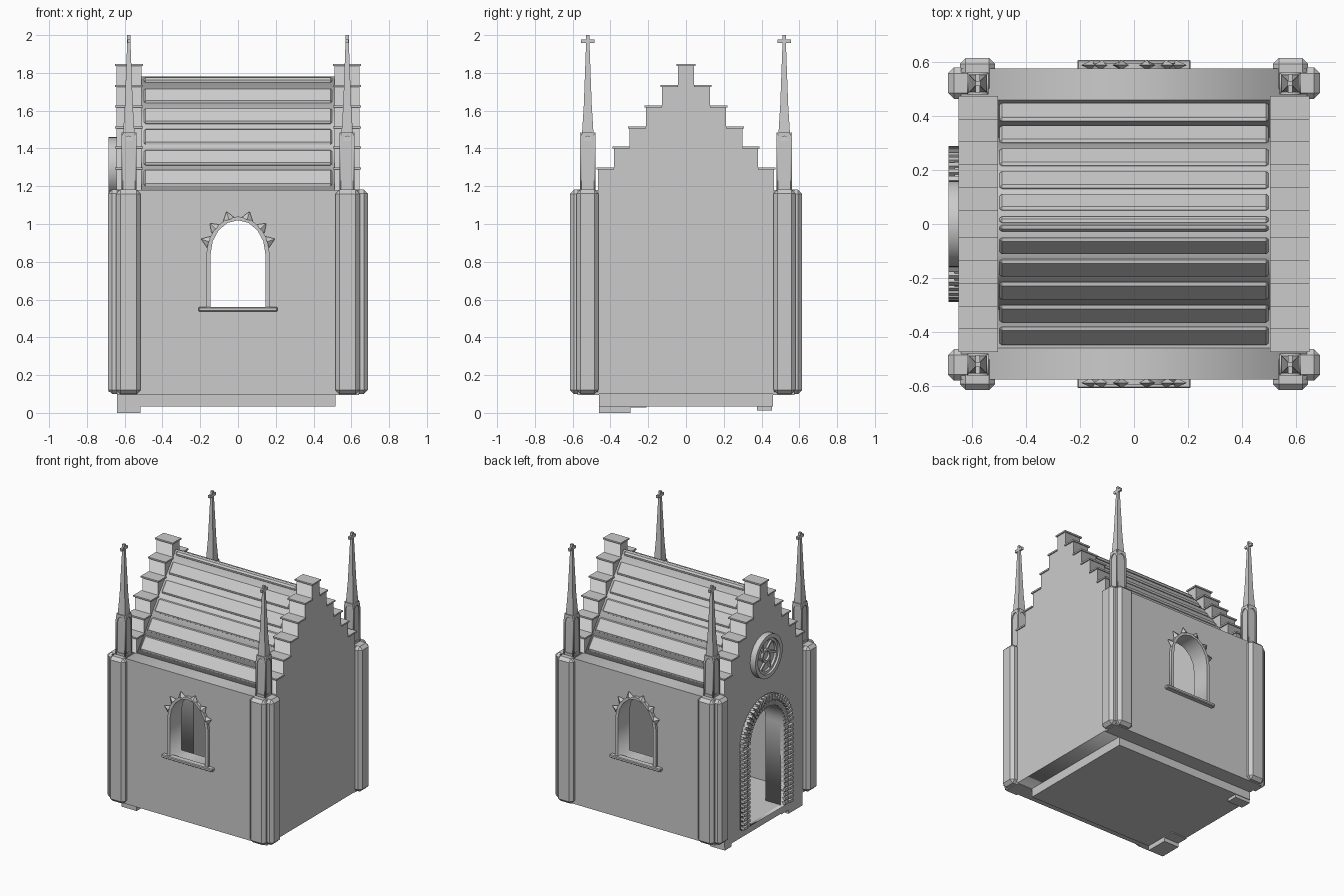
import bpy, bmesh
from math import pi, sin, cos, atan2, hypot
from mathutils import Matrix, Vector

if "Cube" in bpy.data.objects:
    bpy.data.objects.remove(bpy.data.objects["Cube"])

FRONT = Matrix.Rotation(pi / 2, 4, 'X')                      # (u, v) -> (x, z)
SIDE = Matrix(((0, 0, 1, 0), (1, 0, 0, 0), (0, 1, 0, 0), (0, 0, 0, 1)))  # (u, v) -> (y, z)


def add(name, mesh):
    ob = bpy.data.objects.new(name, mesh)
    bpy.context.scene.collection.objects.link(ob)
    return ob


def plate(name, outlines, thick, mat):
    """Flat plate with holes, cut from closed outlines."""
    cu = bpy.data.curves.new(name, 'CURVE')
    cu.dimensions, cu.fill_mode, cu.extrude = '2D', 'BOTH', thick / 2
    for pts in outlines:
        sp = cu.splines.new('POLY')
        sp.points.add(len(pts) - 1)
        for p, (u, v) in zip(sp.points, pts):
            p.co = (u, v, 0, 1)
        sp.use_cyclic_u = True
    tmp = add(name, cu)
    bpy.context.view_layer.update()
    me = bpy.data.meshes.new_from_object(tmp.evaluated_get(bpy.context.evaluated_depsgraph_get()))
    bpy.data.objects.remove(tmp)
    me.transform(mat)
    bm = bmesh.new()
    bm.from_mesh(me)
    bmesh.ops.remove_doubles(bm, verts=bm.verts, dist=1e-5)
    bmesh.ops.recalc_face_normals(bm, faces=bm.faces)
    bm.to_mesh(me)
    bm.free()
    return add(name, me)


def boxes(name, mats, bevel=0):
    bm = bmesh.new()
    for m in mats:
        bmesh.ops.create_cube(bm, size=1, matrix=m)
    if bevel:
        bmesh.ops.bevel(bm, geom=bm.edges[:], offset=bevel, segments=1, affect='EDGES')
    me = bpy.data.meshes.new(name)
    bm.to_mesh(me)
    bm.free()
    return add(name, me)


def span(x0, x1, y0, y1, z0, z1):
    c = ((x0 + x1) / 2, (y0 + y1) / 2, (z0 + z1) / 2)
    return Matrix.LocRotScale(c, None, (abs(x1 - x0), abs(y1 - y0), z1 - z0))


def arch(hw, base, spring, rise, n=12, c=0.0):
    arc = [(c + hw * cos(pi * i / n), spring + rise * sin(pi * i / n)) for i in range(n + 1)]
    return [(c - hw, base), (c + hw, base)] + arc


def circle(r, z, n=32):
    return [(r * cos(2 * pi * i / n), z + r * sin(2 * pi * i / n)) for i in range(n)]


def loft(name, loc, rings):
    bm = bmesh.new()
    prev = None
    for h, z in rings:
        ring = [bm.verts.new(Vector(loc) + Vector((a * h, b * h, z)))
                for a, b in ((-1, -1), (1, -1), (1, 1), (-1, 1))]
        if prev:
            for i in range(4):
                bm.faces.new((prev[i], prev[(i + 1) % 4], ring[(i + 1) % 4], ring[i]))
        else:
            bm.faces.new(ring[::-1])
        prev = ring
    bm.faces.new(prev)
    me = bpy.data.meshes.new(name)
    bm.to_mesh(me)
    bm.free()
    return add(name, me)


# floor slab and stepped feet on the door side
boxes("floor_slab", [span(-.64, .515, -.46, .46, .035, .1)])
boxes("feet", [span(-.64, -.515, -.46, -.295, 0, .09), span(-.64, -.515, -.295, -.21, .028, .09),
               span(-.64, -.515, .375, .455, .012, .09)])
boxes("wall_footing", [span(-.64, .64, s * .46, s * .575, .095, .11) for s in (-1, 1)])

# front and back walls with arched windows
for s, tag in ((-1, "front"), (1, "back")):
    wall = [(-.64, .1), (.64, .1), (.64, 1.18), (-.64, 1.18)]
    opening = arch(.145, .555, .84, .18, 8)
    plate(tag + "_wall", [wall, opening], .115, Matrix.Translation((0, s * .5175, 0)) @ FRONT)
    plate(tag + "_window_frame", [arch(.168, .555, .84, .2, 8), opening], .025,
          Matrix.Translation((0, s * .583, 0)) @ FRONT)
    boxes(tag + "_window_sill", [span(-.21, .21, s * .56, s * .608, .537, .56)], .005)
    # pointed leaf ornaments around the arch
    bm = bmesh.new()
    for deg in (20, 44, 73, 107, 136, 160):
        a = deg * pi / 180
        m = (Matrix.Translation((.185 * cos(a), s * .588, .84 + .213 * sin(a)))
             @ Matrix.Rotation(pi / 2 - a, 4, 'Y') @ Matrix.Diagonal((1, .6, 1, 1)))
        bmesh.ops.create_cone(bm, cap_ends=True, segments=4, radius1=.032, radius2=.002, depth=.042, matrix=m)
    me = bpy.data.meshes.new(tag + "_window_leaves")
    bm.to_mesh(me)
    bm.free()
    add(tag + "_window_leaves", me)

# stepped gables with coping stones; the left one has the doorway
steps = [(.465, 1.30), (.38, 1.41), (.30, 1.517), (.212, 1.627), (.127, 1.737), (.042, 1.847)]
half, low = [], 1.18
for y, z in steps:
    half += [(y, low), (y, z - .01)]
    low = z - .01
half[0] = (.465, .1)
DOOR_R, SPRING = .205, .715
for s, tag in ((-1, "left"), (1, "right")):
    outline = half + [(-y, z) for y, z in reversed(half)]
    if s < 0:
        d = arch(DOOR_R, .1, SPRING, DOOR_R, 20)
        outline += [d[0]] + d[:1:-1] + [d[1]]
        outline = [p for i, p in enumerate(outline) if i == 0 or p != outline[i - 1]]
    plate(tag + "_gable", [outline], .13, Matrix.Translation((s * .577, 0, 0)) @ SIDE)
    caps = []
    for i, (y, z) in enumerate(steps):
        inner = steps[i + 1][0] if i < 5 else -y - .008
        caps += [span(s * .503, s * .65, k * inner, k * (y + .008), z - .011, z) for k in ((1, -1) if i < 5 else (1,))]
    boxes(tag + "_gable_coping", caps)

# roof and its raised battens
plate("roof", [[(-.46, 1.18), (0, 1.78), (.46, 1.18), (.41, 1.18), (0, 1.72), (-.41, 1.18)]], 1.03, SIDE)
ang = atan2(.6, .46)
bands = [(1.2, 1.285), (1.31, 1.39), (1.42, 1.5), (1.53, 1.61), (1.64, 1.715), (1.748, 1.775)]
mats = []
for s in (-1, 1):
    for z0, z1 in bands:
        zc = (z0 + z1) / 2
        mats.append(Matrix.LocRotScale((0, s * .46 * (1.78 - zc) / .6, zc), Matrix.Rotation(-s * ang, 3, 'X'),
                                       (.995, (z1 - z0) / sin(ang), .024)))
boxes("roof_battens", mats, .009)

# corner buttresses, chamfered
mats = []
for sx in (-1, 1):
    for sy in (-1, 1):
        mats += [span(sx * .515, sx * .645, sy * .48, sy * .615, .1, 1.182),
                 span(sx * .53, sx * .688, sy * .463, sy * .58, .1, 1.183)]
boxes("buttresses", mats, .022)

# corner pinnacles: panelled shaft, spire and cross
for sx in (-1, 1):
    for sy in (-1, 1):
        x, y = sx * .578, sy * .52
        loft("pinnacle_spire", (x, y, 0),
             [(.034, 1.17), (.034, 1.44), (.03, 1.485), (.021, 1.63), (.010, 1.93), (.009, 1.955)])
        frame = [(-.04, 1.175), (.04, 1.175), (.04, 1.44), (.03, 1.485), (-.03, 1.485), (-.04, 1.44)]
        for k in range(4):
            m = Matrix.Translation((x, y, 0)) @ Matrix.Rotation(k * pi / 2, 4, 'Z') @ Matrix.Translation((0, -.036, 0))
            plate("pinnacle_panel", [frame, arch(.028, 1.2, 1.42, .045, 8)], .008, m @ FRONT)
        boxes("pinnacle_cross", [span(x - .009, x + .009, y - .009, y + .009, 1.94, 2.0),
                                 span(x - .008, x + .008, y - .035, y + .035, 1.958, 1.978)])

# door surround: two arched bands carrying rows of small blocks
opening = arch(DOOR_R, .1, SPRING, DOOR_R, 20)
plate("door_surround", [arch(.28, .1, SPRING, .28, 20), opening], .03, Matrix.Translation((-.65, 0, 0)) @ SIDE)
mats = []
for r, w, x in ((.267, .042, -.668), (.222, .034, -.660)):
    size = (.036, w, .02)
    for i in range(18):
        z = .12 + i * .033
        mats += [Matrix.LocRotScale((x, k * r, z), None, size) for k in (-1, 1)]
    for i in range(25):
        a = pi * (i + .5) / 25
        mats.append(Matrix.LocRotScale((x, r * cos(a), SPRING + r * sin(a)), Matrix.Rotation(a, 3, 'X'), size))
boxes("door_blocks", mats)

# round window above the door
RZ = 1.30
plate("rose_back", [circle(.15, RZ)], .02, Matrix.Translation((-.642, 0, 0)) @ SIDE)
for name, r1, r0, depth in (("rose_rim", .16, .13, .048), ("rose_inner_rim", .135, .112, .032), ("rose_hub", .05, .034, .03)):
    plate(name, [circle(r1, RZ), circle(r0, RZ)], depth, Matrix.Translation((-.638 - depth / 2, 0, 0)) @ SIDE)
boxes("rose_spokes", [Matrix.LocRotScale((-.655, .082 * cos(a), RZ + .082 * sin(a)), Matrix.Rotation(a + .35, 3, 'X'),
                                         (.024, .075, .013)) for a in [i * pi / 3 for i in range(6)]])
